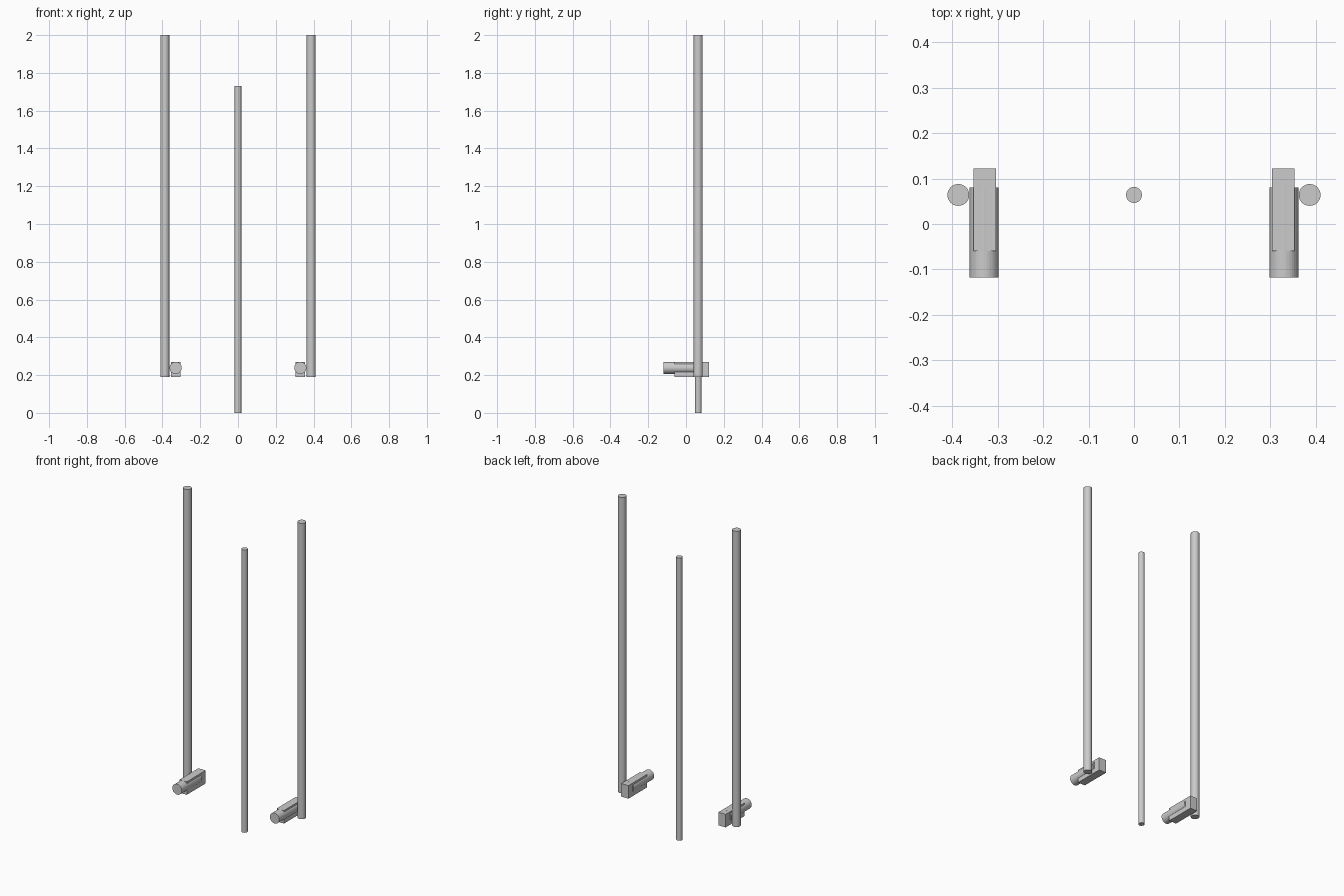
import bpy
from math import pi

if "Cube" in bpy.data.objects:
    bpy.data.objects.remove(bpy.data.objects["Cube"])


def cylinder(name, radius, length, center, rot=(0, 0, 0)):
    bpy.ops.mesh.primitive_cylinder_add(vertices=32, radius=radius, depth=length,
                                        location=center, rotation=rot)
    bpy.context.object.name = name


def box(name, lo, hi):
    bpy.ops.mesh.primitive_cube_add(size=1, location=[(a + b) / 2 for a, b in zip(lo, hi)])
    ob = bpy.context.object
    ob.name = name
    ob.scale = [b - a for a, b in zip(lo, hi)]
    bpy.ops.object.transform_apply(location=False, rotation=False, scale=True)


# Central pole, reaching the ground
cylinder("center_pole", 0.0175, 1.73, (0, 0.064, 0.865))

# Tall outer poles, each with a grip barrel set through a block beside its foot
for side, s in (("left", -1), ("right", 1)):
    cylinder(side + "_pole", 0.024, 1.81, (s * 0.387, 0.064, 1.095))
    cylinder(side + "_barrel", 0.032, 0.198, (s * 0.33, -0.019, 0.2385), (pi / 2, 0, 0))
    x = s * 0.329
    box(side + "_block", (x - 0.0245, -0.06, 0.19), (x + 0.0245, 0.122, 0.27))
